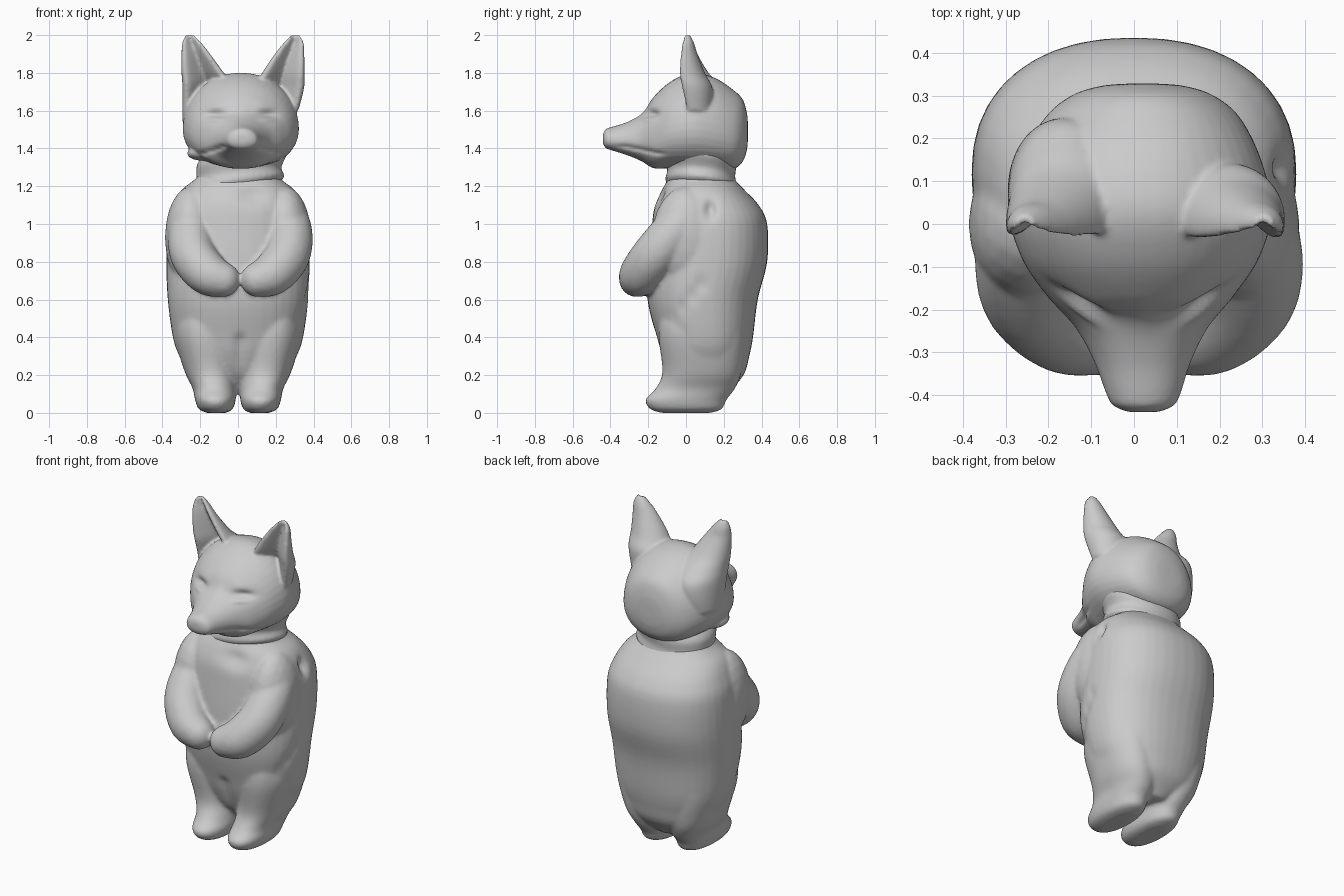
import bpy, bmesh, math
from mathutils import Vector, Matrix

if "Cube" in bpy.data.objects:
    bpy.data.objects.remove(bpy.data.objects["Cube"])


def spline(rows, k=5):
    """Catmull-Rom interpolation of rows of numbers."""
    out = []
    for i in range(len(rows) - 1):
        a, b, c, d = (rows[max(i - 1, 0)], rows[i], rows[i + 1], rows[min(i + 2, len(rows) - 1)])
        for s in range(k):
            t = s / k
            out.append([0.5 * (2 * q + (r - p) * t + (2 * p - 5 * q + 4 * r - w) * t * t
                        + (3 * q - p - 3 * r + w) * t ** 3) for p, q, r, w in zip(a, b, c, d)])
    return out + [list(rows[-1])]


def oval(power=2.0, taper=0.0):
    def f(a):
        c, s = math.cos(a), math.sin(a)
        x = math.copysign(abs(c) ** (2 / power), c)
        y = math.copysign(abs(s) ** (2 / power), s)
        return x * (1 - taper * y), y
    return f


def ear_shape(a):
    # rounded back, hollow front
    c, s = math.cos(a), math.sin(a)
    return (c, s) if s >= 0 else (c, -0.5 * abs(math.sin(2 * a)) + 0.42 * s * s)


def loft(bm, rows, shape, place, n=40):
    """Skin rings (t, c1, c2, r1, r2); place maps (u, v, t) to a point."""
    rings = []
    for t, c1, c2, r1, r2 in spline(rows):
        ring = []
        for i in range(n):
            u, v = shape(2 * math.pi * i / n)
            ring.append(bm.verts.new(place(c1 + u * r1, c2 + v * r2, t)))
        rings.append(ring)
    for p, q in zip(rings, rings[1:]):
        for i in range(n):
            j = (i + 1) % n
            bm.faces.new((p[i], p[j], q[j], q[i]))
    bm.faces.new(rings[0][::-1])
    bm.faces.new(rings[-1])


def up(u, v, t):
    return (u, v, t)


def along_y(u, v, t):
    return (u, t, v)


def ball(bm, c, r):
    m = Matrix.Translation(c) @ Matrix.Diagonal((*r, 1))
    bmesh.ops.create_icosphere(bm, subdivisions=3, radius=1, matrix=m)


def finish(bm, name, voxel=0.011, smooth=4, dents=()):
    """Fuse the pieces, soften them and press in the dents."""
    bmesh.ops.recalc_face_normals(bm, faces=bm.faces)
    me = bpy.data.meshes.new(name)
    bm.to_mesh(me)
    bm.free()
    ob = bpy.data.objects.new(name, me)
    bpy.context.collection.objects.link(ob)
    m = ob.modifiers.new("fuse", 'REMESH')
    m.mode, m.voxel_size = 'VOXEL', voxel
    m = ob.modifiers.new("soften", 'SMOOTH')
    m.factor, m.iterations = 0.5, smooth
    dg = bpy.context.evaluated_depsgraph_get()
    done = bpy.data.meshes.new_from_object(ob.evaluated_get(dg))
    ob.modifiers.clear()
    ob.data = done
    for c, r, push in dents:
        c, push = Vector(c), Vector(push)
        for v in done.vertices:
            d = v.co - c
            q = sum((d[i] / r[i]) ** 2 for i in range(3))
            if q < 6:
                v.co += push * math.exp(-q)
    for p in done.polygons:
        p.use_smooth = True
    return ob


# torso, legs and arms
bm = bmesh.new()
loft(bm, [(0.1, 0, .12, .08, .1), (0.2, 0, .115, .25, .19), (0.3, 0, .105, .31, .23),
          (0.4, 0, .1, .345, .255), (0.6, 0, .088, .372, .292), (0.8, 0, .115, .38, .315),
          (1.0, 0, .125, .373, .305), (1.1, 0, .11, .345, .275), (1.18, 0, .09, .3, .22),
          (1.24, 0, .08, .225, .175), (1.32, 0, .07, .17, .14)], oval(2.25), up)
for s in (-1, 1):
    loft(bm, [(.0, .115 * s, 0, .05, .13), (.02, .118 * s, 0, .09, .19), (.07, .12 * s, .0, .108, .215),
              (.13, .125 * s, .05, .115, .21), (.22, .145 * s, .085, .138, .21),
              (.4, .17 * s, .085, .165, .23), (.52, .18 * s, .085, .15, .22),
              (.62, .18 * s, .085, .11, .17)], oval(2.2), up)
    for x, y, z, r in spline([(.225, .05, 1.09, .1), (.26, -.05, .97, .12), (.25, -.16, .84, .122),
                              (.175, -.235, .74, .115), (.092, -.262, .705, .092)], 8):
        ball(bm, (x * s + .012, y, z), (r, r, r))
    ball(bm, (.25 * s, 0, .93), (.137, .18, .27))
body_dents = [((.37, .13, 1.08), (.05, .03, .05), (-.035, 0, 0)),
              ((.08, -.15, 1.15), (.08, .06, .05), (0, .02, 0))]
for i in range(7):
    # front groove above the feet
    body_dents.append(((.01, -.15, .15 + .04 * i), (.03, .06, .03), (0, .012, 0)))
for i in range(5):
    # diagonal fold running down the right side
    body_dents.append(((.36, .08 - .05 * i, .68 - .06 * i), (.06, .035, .045), (-.01, 0, 0)))
finish(bm, "body", smooth=8, dents=body_dents)

# neck band, flared below and lower on the left
bm = bmesh.new()
loft(bm, [(1.19, .0, .08, .22, .175), (1.22, .0, .08, .245, .19), (1.27, .005, .08, .225, .18),
          (1.34, .02, .075, .24, .19), (1.39, .02, .07, .21, .16)], oval(2.1),
     lambda u, v, t: (u, v, t + .15 * u - .1 * (v - .05)))
finish(bm, "neck_band", smooth=2)

# head with muzzle, ears and loose left cheek
bm = bmesh.new()
loft(bm, [(.328, .02, 1.49, .04, .04), (.322, .02, 1.49, .1, .1), (.3, .02, 1.495, .165, .165),
          (.25, .02, 1.5, .225, .21), (.15, .015, 1.53, .28, .245), (.03, .015, 1.545, .305, .255),
          (-.08, .015, 1.525, .275, .23), (-.17, .015, 1.485, .215, .19), (-.24, .018, 1.46, .155, .125),
          (-.32, .02, 1.452, .113, .085), (-.4, .022, 1.452, .085, .06),
          (-.425, .022, 1.452, .07, .05), (-.44, .022, 1.452, .035, .025)],
     oval(2.15, .12), along_y)
right_ear = [(1.6, .215, .04, .105, .1), (1.72, .222, .02, .128, .12), (1.8, .24, .0, .112, .1),
             (1.9, .273, -.005, .078, .066), (1.96, .295, -.003, .052, .045), (2.0, .303, 0, .022, .022)]
left_ear = [(1.5, -.2, .1, .09, .12), (1.58, -.173, .08, .122, .165), (1.67, -.16, .06, .135, .18),
            (1.74, -.163, .03, .132, .15), (1.8, -.187, .01, .112, .11), (1.9, -.223, -.005, .076, .066),
            (1.96, -.245, -.003, .05, .045), (2.0, -.256, 0, .022, .022)]
loft(bm, right_ear, ear_shape, up)
loft(bm, left_ear, ear_shape, up)
ball(bm, (-.19, .0, 1.375), (.08, .1, .04))
face_dents = [((-.03, -.25, 1.6), (.05, .08, .06), (0, .01, 0)),
              ((.07, -.25, 1.6), (.05, .08, .06), (0, .01, 0))]
for x in (-.115, .15):
    # closed eyes
    face_dents.append(((x, -.17, 1.575), (.06, .1, .03), (0, .04, 0)))
    face_dents.append(((x, -.16, 1.555), (.045, .1, .014), (0, -.022, 0)))
for s in (-1, 1):
    # mouth line
    for i in range(4):
        face_dents.append(((.02 + s * (.1 + .035 * i), -.32 + .055 * i, 1.41 - .012 * i),
                           (.05, .045, .012), (-.008 * s, .005, 0)))
finish(bm, "head", voxel=0.009, smooth=4, dents=face_dents)
